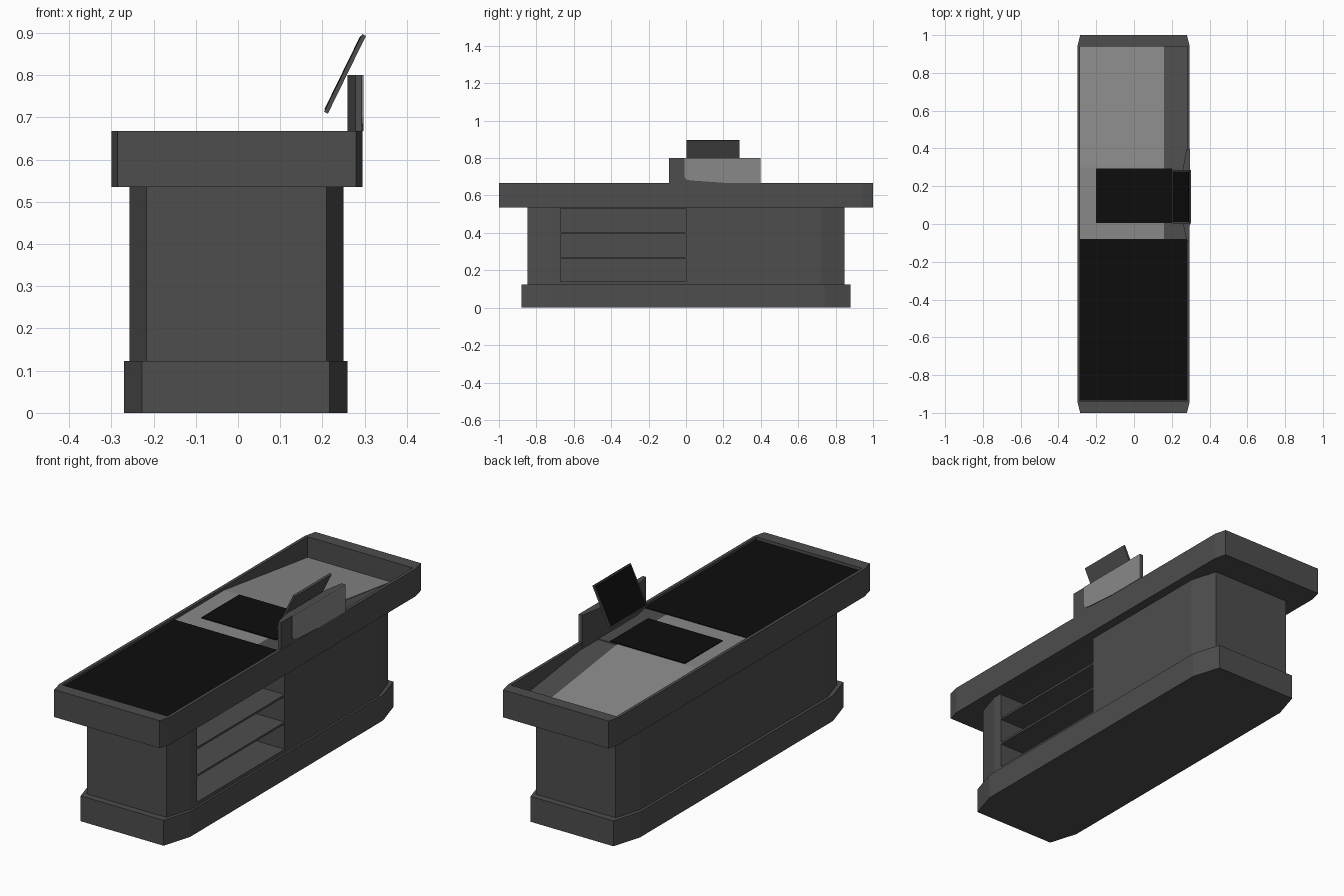
import bpy, bmesh
from mathutils import Vector

if "Cube" in bpy.data.objects:
    bpy.data.objects.remove(bpy.data.objects["Cube"])


def material(name, v):
    m = bpy.data.materials.new(name)
    m.diffuse_color = (v, v, v, 1)
    m.use_nodes = True
    m.node_tree.nodes["Principled BSDF"].inputs["Base Color"].default_value = m.diffuse_color
    return m


DARK = material("dark_grey", 0.075)
LIGHT = material("light_grey", 0.25)
BLACK = material("black", 0.004)


def prism(name, pts, axis, lo, hi, mat):
    """Extrude a 2D profile along an axis (the points use the other two axes in order)."""
    def co(p, h):
        c = list(p)
        c.insert("xyz".index(axis), h)
        return Vector(c)
    bm = bmesh.new()
    a = [bm.verts.new(co(p, lo)) for p in pts]
    b = [bm.verts.new(co(p, hi)) for p in pts]
    bm.faces.new(a)
    bm.faces.new(b)
    n = len(pts)
    for i in range(n):
        j = (i + 1) % n
        bm.faces.new((a[i], a[j], b[j], b[i]))
    bmesh.ops.recalc_face_normals(bm, faces=bm.faces[:])
    me = bpy.data.meshes.new(name)
    bm.to_mesh(me)
    bm.free()
    me.materials.append(mat)
    ob = bpy.data.objects.new(name, me)
    bpy.context.collection.objects.link(ob)
    return ob


def rect(a0, a1, b0, b1):
    return [(a0, b0), (a1, b0), (a1, b1), (a0, b1)]


def chamfered(x0, x1, y, cx, cy):
    return [(x0 + cx, -y), (x1 - cx, -y), (x1, -y + cy), (x1, y - cy),
            (x1 - cx, y), (x0 + cx, y), (x0, y - cy), (x0, -y + cy)]


def cut(ob, cutter):
    mod = ob.modifiers.new("cut", "BOOLEAN")
    mod.operation = "DIFFERENCE"
    mod.solver = "EXACT"
    mod.object = cutter
    bpy.context.view_layer.objects.active = ob
    bpy.ops.object.modifier_apply(modifier=mod.name)
    bpy.data.objects.remove(cutter)


# plinth and cabinet body
prism("plinth", chamfered(-0.27, 0.26, 0.88, 0.043, 0.14), "z", 0, 0.123, DARK)
body = prism("cabinet_body", chamfered(-0.257, 0.25, 0.848, 0.04, 0.13), "z", 0.123, 0.536, DARK)

# three open shelves on the cashier side
for z0, z1 in ((0.14, 0.262), (0.272, 0.395), (0.405, 0.53)):
    cut(body, prism("shelf_cutter", rect(-0.67, 0, z0, z1), "x", -0.05, 0.4, DARK))

# counter tray with a level part and a ramp down to the back
tray = prism("counter_tray", chamfered(-0.30, 0.295, 1.0, 0.015, 0.06), "z", 0.535, 0.668, DARK)
RAMP = [(-0.94, 0.65), (0.30, 0.65), (0.94, 0.565)]
cut(tray, prism("tray_cutter", RAMP + [(0.94, 0.75), (-0.94, 0.75)], "x", -0.285, 0.28, DARK))

# packing surface, belt and scanner
top = [(-0.08, 0.65), (0.30, 0.65), (0.94, 0.565)]
prism("packing_surface", [(y, z - 0.002) for y, z in top] + [(y, z + 0.003) for y, z in reversed(top)],
      "x", -0.285, 0.16, LIGHT)
prism("front_infill", rect(0.16, 0.28, -0.08, 0.30), "z", 0.648, 0.653, DARK)
prism("conveyor_belt", rect(-0.285, 0.28, -0.935, -0.08), "z", 0.645, 0.656, BLACK)
prism("scanner_plate", rect(-0.20, 0.20, 0.005, 0.295), "z", 0.648, 0.657, BLACK)

# raised screen support with a light outer panel
prism("screen_support", [(0.294, -0.09), (0.294, 0.397), (0.278, 0.397), (0.26, 0.30),
                         (0.26, 0.0), (0.278, -0.09)], "z", 0.62, 0.80, DARK)
prism("support_panel", [(-0.008, 0.80), (-0.008, 0.70), (0.0, 0.685), (0.03, 0.68), (0.20, 0.668),
                        (0.397, 0.668), (0.397, 0.80)], "x", 0.293, 0.297, LIGHT)

# tilted monitor: casing and black screen
low, high = Vector((0.213, 0.709)), Vector((0.303, 0.893))
d = (high - low).normalized()
n = Vector((-d.y, d.x))


def slab(near, far, margin):
    p, q = low + d * margin, high - d * margin
    return [tuple(p + n * near), tuple(q + n * near), tuple(q + n * far), tuple(p + n * far)]


prism("monitor_casing", slab(0, 0.01, 0), "y", 0.003, 0.285, DARK)
prism("monitor_screen", slab(0.009, 0.012, 0.006), "y", 0.01, 0.278, BLACK)
